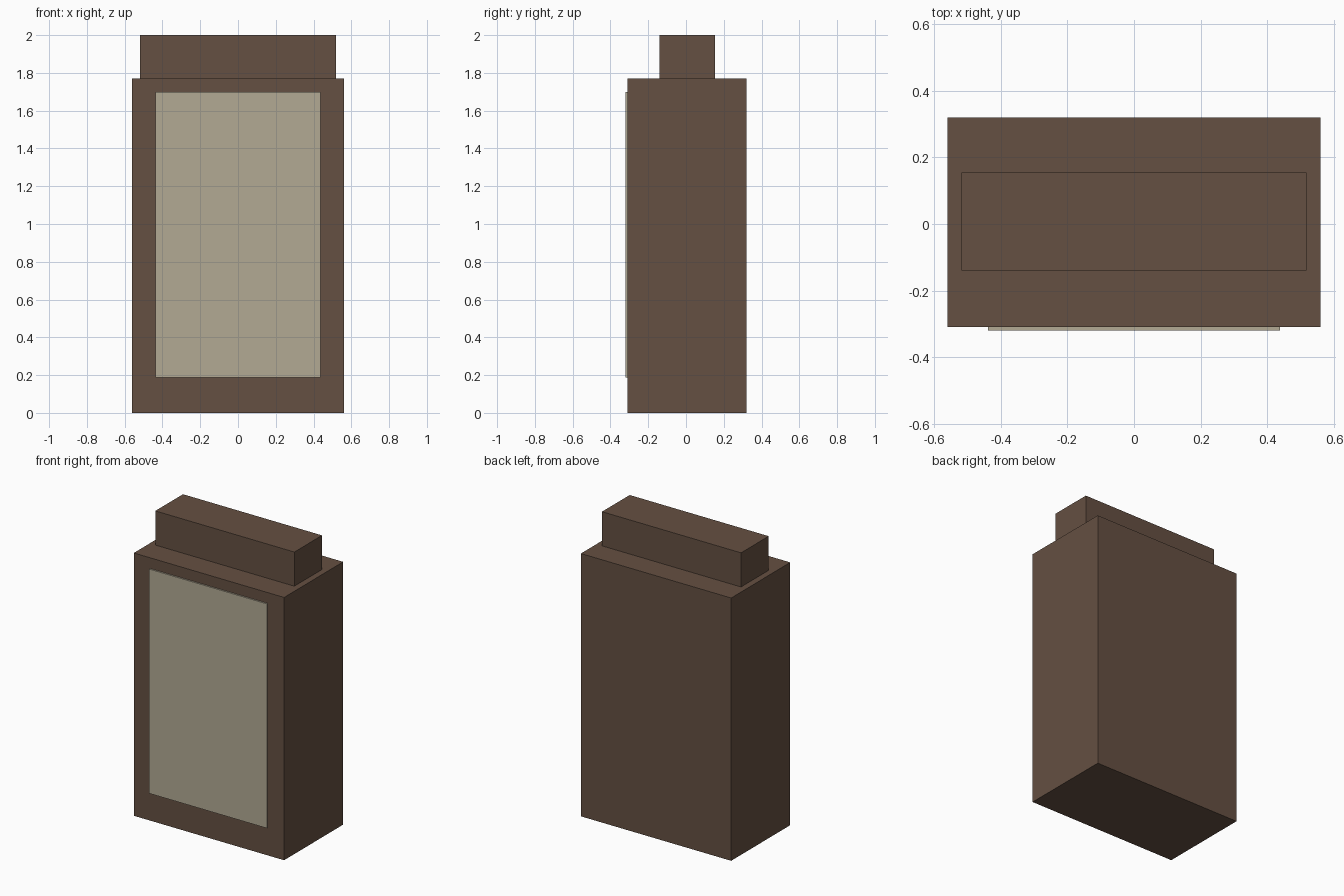
import bpy

if "Cube" in bpy.data.objects:
    bpy.data.objects.remove(bpy.data.objects["Cube"])


def material(name, color):
    mat = bpy.data.materials.new(name)
    mat.diffuse_color = (*color, 1.0)
    mat.use_nodes = True
    mat.node_tree.nodes["Principled BSDF"].inputs["Base Color"].default_value = mat.diffuse_color
    return mat


def box(name, low, high, mat):
    """Add a box spanning two opposite corners."""
    center = [(a + b) / 2 for a, b in zip(low, high)]
    size = [b - a for a, b in zip(low, high)]
    bpy.ops.mesh.primitive_cube_add(size=1, location=center)
    obj = bpy.context.object
    obj.name = name
    obj.scale = size
    bpy.ops.object.transform_apply(location=False, rotation=False, scale=True)
    obj.data.materials.append(mat)
    return obj


brown = material("brown", (0.13, 0.08, 0.054))
beige = material("beige", (0.445, 0.40, 0.296))

# Main case
box("body", (-0.56, -0.309, 0), (0.56, 0.319, 1.77), brown)

# Narrow block on top
box("top_block", (-0.518, -0.14, 1.77), (0.518, 0.154, 2.0), brown)

# Thin raised panel on the front
box("front_panel", (-0.438, -0.319, 0.187), (0.438, -0.309, 1.698), beige)
